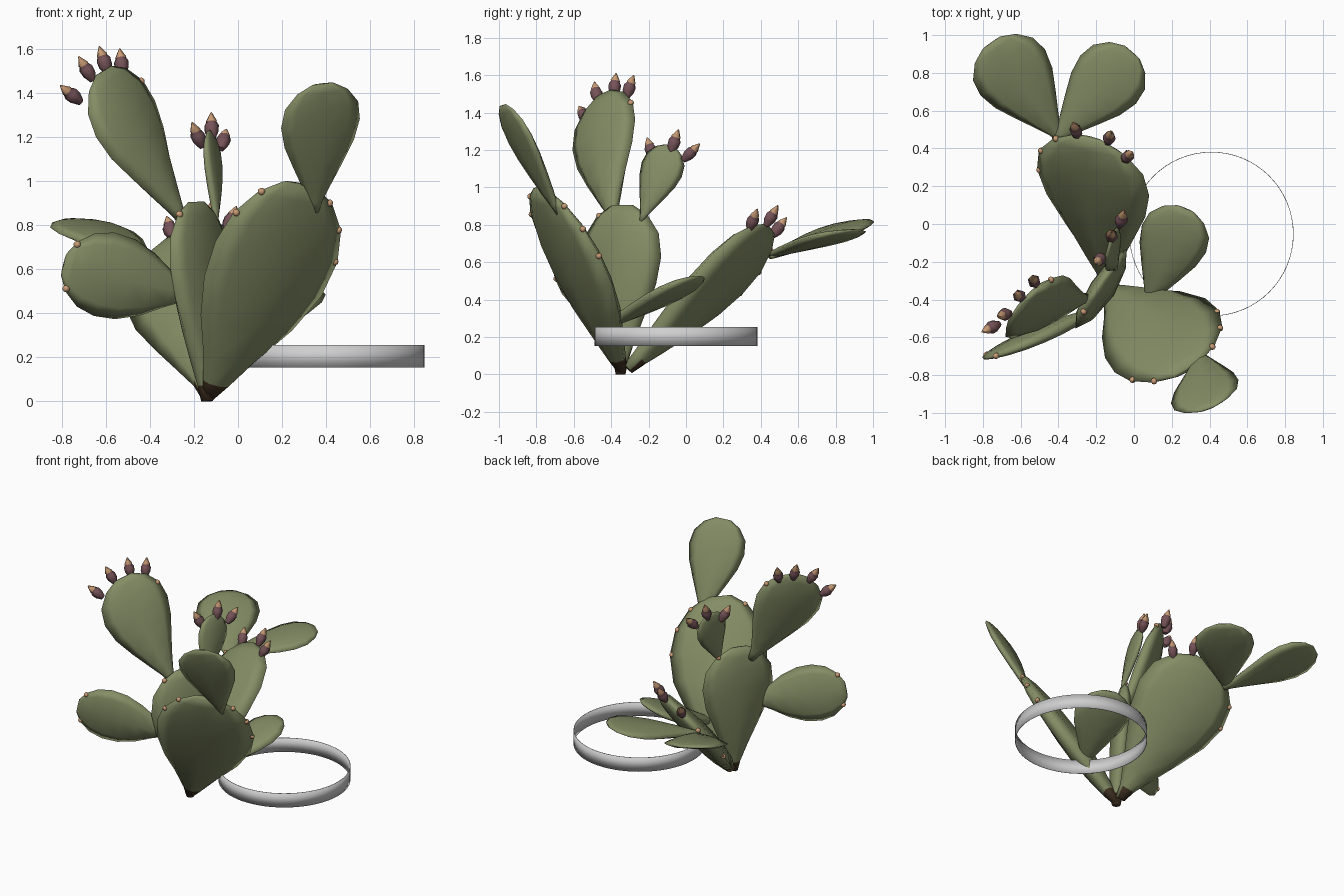
import bpy, bmesh, math
from mathutils import Vector

if "Cube" in bpy.data.objects:
    bpy.data.objects.remove(bpy.data.objects["Cube"])


def mat(name, rgb):
    m = bpy.data.materials.new(name)
    m.diffuse_color = (*rgb, 1)
    m.use_nodes = True
    m.node_tree.nodes["Principled BSDF"].inputs["Base Color"].default_value = m.diffuse_color
    return m


GREEN = mat("cactus_green", (0.23, 0.265, 0.13))
BROWN = mat("woody_brown", (0.06, 0.035, 0.018))
FRUIT = mat("fruit_maroon", (0.18, 0.087, 0.098))
TAN = mat("bud_tan", (0.58, 0.33, 0.18))
GREY = mat("ring_grey", (0.62, 0.62, 0.62))


def finish(bm, name, mats, angle=180):
    bmesh.ops.recalc_face_normals(bm, faces=bm.faces)
    me = bpy.data.meshes.new(name)
    bm.to_mesh(me)
    bm.free()
    for m in mats:
        me.materials.append(m)
    ob = bpy.data.objects.new(name, me)
    bpy.context.collection.objects.link(ob)
    bpy.context.view_layer.objects.active = ob
    ob.select_set(True)
    bpy.ops.object.shade_smooth_by_angle(angle=math.radians(angle))
    ob.select_set(False)
    return ob


def loft(bm, rings):
    """Skin a list of vertex rings and cap both ends."""
    vs = [[bm.verts.new(p) for p in r] for r in rings]
    n = len(vs[0])
    faces = []
    for a, b in zip(vs, vs[1:]):
        faces.append([bm.faces.new((a[i], a[(i + 1) % n], b[(i + 1) % n], b[i]))
                      for i in range(n)])
    faces.append([bm.faces.new(vs[0]), bm.faces.new(vs[-1])])
    return faces


# Paddle outlines: position along length, width factor, thickness factor
SLIM = [(0, .10, .45), (.08, .17, .6), (.2, .36, .8), (.36, .62, .95),
        (.53, .88, 1), (.69, 1, .95), (.83, .93, .8), (.94, .64, .5), (1, .27, .2)]
BROAD = [(0, .07, .3), (.08, .22, .55), (.2, .43, .8), (.36, .75, 1),
         (.53, .96, 1), (.69, 1, .9), (.83, .88, .7), (.94, .6, .45), (1, .27, .2)]


def pad(name, base, tip, across, half_w, half_t, outline=SLIM, bow=0):
    base, tip = Vector(base), Vector(tip)
    d = (tip - base).normalized()
    w = Vector(across)
    w = (w - d * w.dot(d)).normalized()
    n = d.cross(w)

    def centre(t):
        return base.lerp(tip, t) + w * bow * math.sin(math.pi * t)

    bm = bmesh.new()
    loft(bm, [[centre(t) + w * half_w * kw * math.cos(a) + n * half_t * kt * math.sin(a)
               for a in (i * math.tau / 8 for i in range(8))] for t, kw, kt in outline])
    for f in bm.faces:      # woody foot near the ground
        f.material_index = int(f.calc_center_median().z < 0.06)
    for v in bm.verts:
        v.co.z = max(v.co.z, 0)
    finish(bm, name, [GREEN, BROWN])

    def rim(i, side):
        """Point just inside the outline edge, for areoles."""
        t, kw, _ = outline[i]
        return centre(t) + w * (half_w * kw - .014) * side
    return base.lerp(tip, .66), rim


# Three large ground pads
_, front_rim = pad("front_pad", (-.14, -.34, .01), (.28, -.77, .985), (.87, .45, -.05), .325, .075, BROAD, .035)
_, middle_rim = pad("middle_pad", (-.14, -.35, .0), (-.19, -.34, .905), (.54, .84, 0), .25, .065)
back_c, back_rim = pad("back_pad", (-.14, -.31, .03), (-.24, .455, .775), (.9, -.2, .35), .325, .075, SLIM, -.01)

# Smaller pads growing from them
pad("front_upper_pad", (.35, -.68, .86), (.385, -.98, 1.44), (.94, .33, .1), .19, .032)
pad("front_rear_pad", (.07, -.43, .26), (.275, .08, .52), (.9, -.4, .05), .185, .04)
tall_c, tall_rim = pad("tall_fruit_pad", (-.25, -.39, .82), (-.61, -.44, 1.50), (.6, .72, .3), .23, .055, SLIM, -.025)
_, low_rim = pad("low_left_pad", (-.20, -.46, .48), (-.79, -.71, .62), (.2, -.05, 1), .195, .045, BROAD)
small_c, _ = pad("small_fruit_pad", (-.10, -.24, .82), (-.12, -.08, 1.22), (.3, .9, -.3), .12, .027)
pad("back_left_pad", (-.39, .45, .63), (-.755, .96, .825), (.85, .53, 0), .21, .032)
pad("back_right_pad", (-.42, .44, .64), (-.01, .91, .77), (.8, -.6, 0), .195, .032)


# Fruits: six-sided barrel with a pointed bud
def fruit(name, pos, centre):
    pos = Vector(pos)
    d = ((pos - centre).normalized() + Vector((0, 0, .3))).normalized()
    u = d.orthogonal().normalized()
    v = d.cross(u)
    prof = [(-.065, .016), (-.03, .032), (0, .034), (.018, .024), (.022, .026), (.064, .003)]
    bm = bmesh.new()
    bands = loft(bm, [[pos + d * h + (u * math.cos(a) + v * math.sin(a)) * r
                       for a in (i * math.tau / 6 for i in range(6))] for h, r in prof])
    for f in bands[3] + bands[4] + bands[5][1:]:
        f.material_index = 1
    finish(bm, name, [FRUIT, TAN], 62)


CLUSTERS = {
    "tall_pad_fruit": (tall_c, [(-.76, -.55, 1.395), (-.69, -.48, 1.51), (-.61, -.38, 1.55), (-.53, -.30, 1.54)]),
    "small_pad_fruit": (small_c, [(-.185, -.19, 1.21), (-.12, -.06, 1.25), (-.065, .03, 1.19)]),
    "back_pad_fruit": (back_c, [(-.31, .50, .79), (-.13, .46, .85), (-.03, .36, .83)]),
}
for name, (c, spots) in CLUSTERS.items():
    for i, p in enumerate(spots):
        fruit(f"{name}_{i + 1}", p, c)

# Tan areoles set almost flush in the pad rims
bm = bmesh.new()
for rim, spots in ((front_rim, [(5, 1), (6, 1), (7, 1), (7, -1), (6, -1)]),
                   (middle_rim, [(7, -1), (7, 1)]),
                   (back_rim, [(6, -1), (7, -1), (5, -1)]),
                   (low_rim, [(7, -1), (7, 1)]),
                   (tall_rim, [(6, 1)])):
    for i, s in spots:
        r = bmesh.ops.create_icosphere(bm, subdivisions=2, radius=.017)
        bmesh.ops.translate(bm, verts=r["verts"], vec=rim(i, s))
finish(bm, "rim_areoles", [TAN])

# Thin ring band, box section shaded fully smooth
section = [(.435, .153), (.435, .255), (.432, .255), (.432, .153)]
N = 64
bm = bmesh.new()
vs = [[bm.verts.new((.41 + r * math.cos(a), -.053 + r * math.sin(a), z)) for r, z in section]
      for a in (i * math.tau / N for i in range(N))]
for i in range(N):
    a, b = vs[i], vs[(i + 1) % N]
    for j in range(4):
        bm.faces.new((a[j], b[j], b[(j + 1) % 4], a[(j + 1) % 4]))
finish(bm, "ring_band", [GREY])
